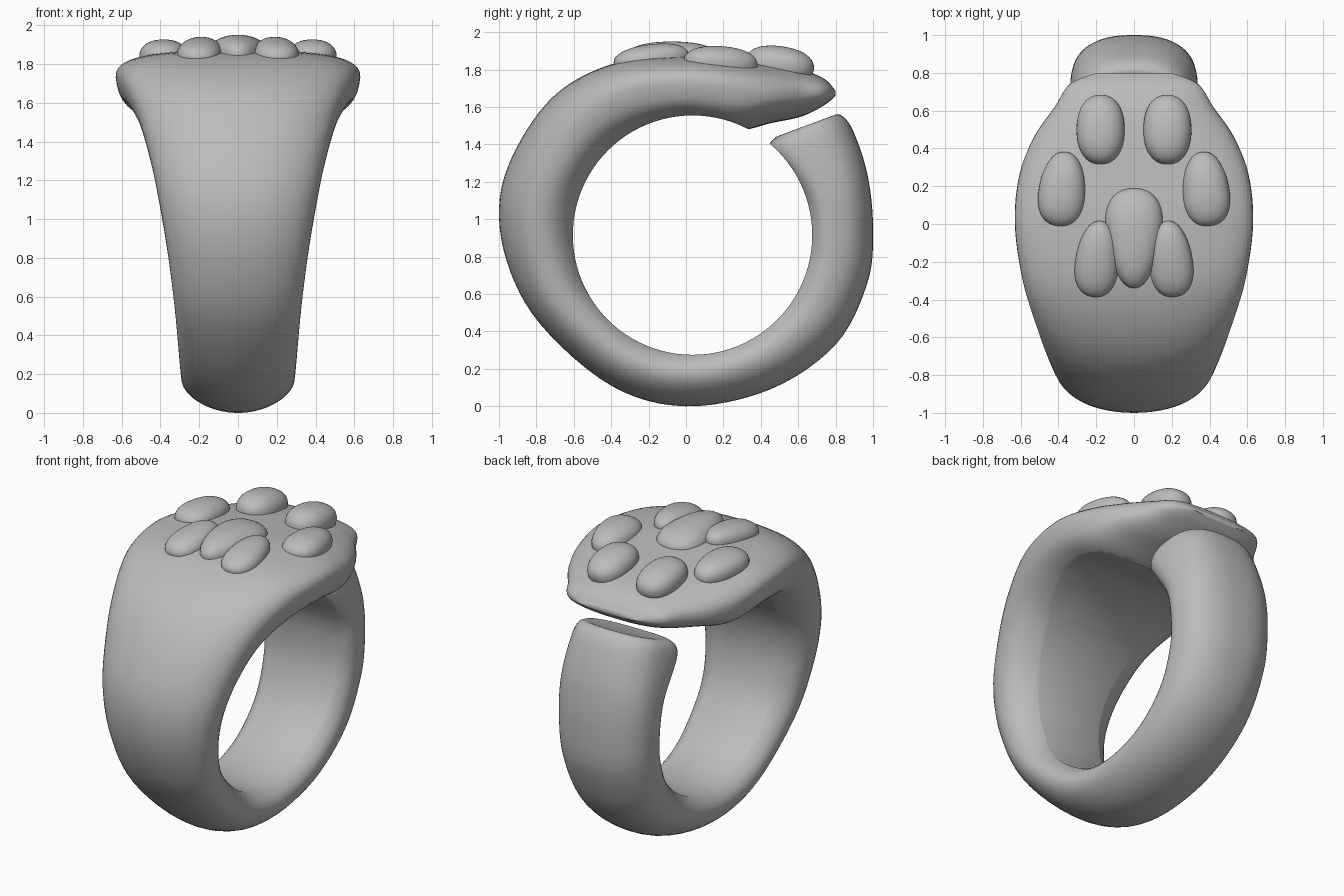
import bpy
import bmesh
from math import sin, cos, pi, radians
from mathutils import Vector, Matrix

cube = bpy.data.objects.get("Cube")
if cube:
    bpy.data.objects.remove(cube, do_unlink=True)

HOLE_Y, HOLE_Z, HOLE_R = 0.035, 0.915, 0.64

grey = bpy.data.materials.new("plain grey")
grey.use_nodes = True
colour = (0.5, 0.5, 0.5, 1)
grey.diffuse_color = colour
grey.node_tree.nodes["Principled BSDF"].inputs["Base Color"].default_value = colour


def make_object(name, bm):
    bmesh.ops.recalc_face_normals(bm, faces=bm.faces)
    mesh = bpy.data.meshes.new(name)
    bm.to_mesh(mesh)
    bm.free()
    mesh.materials.append(grey)
    obj = bpy.data.objects.new(name, mesh)
    bpy.context.collection.objects.link(obj)
    return obj


def smooth(obj, angle):
    bpy.ops.object.select_all(action="DESELECT")
    obj.select_set(True)
    bpy.context.view_layer.objects.active = obj
    bpy.ops.object.shade_smooth_by_angle(angle=radians(angle))


def on_bore(y, z):
    """Point a little inside the finger hole, facing the outer point."""
    centre = Vector((HOLE_Y, HOLE_Z))
    return centre + (Vector((y, z)) - centre).normalized() * (HOLE_R - 0.04)


def station(y, z, width, power, taper=0, inner=None):
    """Outer point, inner point, half width, squareness and outward taper."""
    inner = inner or on_bore(y, z)
    return Vector((y, z, inner[0], inner[1], width, power, taper))


def catmull(a, b, c, d, t):
    return (b * 2 + (c - a) * t + (a * 2 - b * 5 + c * 4 - d) * t * t
            + (b * 3 - a - c * 3 + d) * t ** 3) / 2


# Band sections, from the free rear end under the finger and up to the top lip
ARM, TOP = 0.25, -0.12
stations = [
    station(0.76, 1.535, 0.2, 2.5, ARM, (0.53, 1.455)),
    station(0.82, 1.56, 0.28, 2.6, ARM, (0.47, 1.43)),
    station(0.89, 1.48, 0.32, 2.7, ARM, (0.44, 1.34)),
    station(0.97, 1.24, 0.33, 2.6, ARM),
    station(1, 0.95, 0.325, 2.5, ARM),
    station(0.97, 0.66, 0.315, 2.4, ARM),
    station(0.8, 0.33, 0.305, 2.2, ARM),
    station(0.45, 0.09, 0.295, 2.1, ARM),
    station(0, 0, 0.29, 2, ARM),
    station(-0.4, 0.11, 0.3, 2, ARM / 2),
    station(-0.78, 0.44, 0.325, 2.1),
    station(-0.96, 0.78, 0.36, 2.1),
    station(-0.995, 1.12, 0.405, 2.1),
    station(-0.88, 1.43, 0.455, 2.2),
    station(-0.67, 1.69, 0.515, 2.4, TOP / 2),
    station(-0.36, 1.84, 0.585, 2.8, TOP),
    station(0, 1.87, 0.625, 3, TOP),
    station(0.27, 1.85, 0.6, 2.8, TOP, (0.27, 1.475)),
    station(0.46, 1.83, 0.53, 2.4, 0, (0.46, 1.515)),
    station(0.62, 1.8, 0.42, 2.3, 0, (0.62, 1.55)),
    station(0.74, 1.75, 0.34, 2.4, 0, (0.74, 1.61)),
    station(0.8, 1.685, 0.2, 2.4, 0, (0.8, 1.66)),
]

STEPS, SIDES = 6, 56
padded = [stations[0]] + stations + [stations[-1]]
sections = [catmull(*padded[i:i + 4], s / STEPS)
            for i in range(len(stations) - 1) for s in range(STEPS)]
sections.append(stations[-1])


def signed_power(v, e):
    return abs(v) ** e * (1 if v > 0 else -1)


bm = bmesh.new()
rings = []
for oy, oz, iy, iz, width, power, taper in sections:
    ring = []
    for k in range(SIDES):
        a = 2 * pi * k / SIDES
        depth = signed_power(cos(a), 2 / power) / 2
        x = signed_power(sin(a), 2 / power) * width * (1 - taper * depth)
        y = (oy + iy) / 2 + depth * (oy - iy)
        z = (oz + iz) / 2 + depth * (oz - iz)
        ring.append(bm.verts.new((x, y, z)))
    rings.append(ring)
for lower, upper in zip(rings, rings[1:]):
    for k in range(SIDES):
        n = (k + 1) % SIDES
        bm.faces.new((lower[k], lower[n], upper[n], upper[k]))
bm.faces.new(rings[0])
bm.faces.new(rings[-1])
band = make_object("ring_band", bm)

# Straight finger hole through the band
bm = bmesh.new()
bmesh.ops.create_cone(bm, cap_ends=True, segments=96, radius1=HOLE_R,
                      radius2=HOLE_R, depth=3,
                      matrix=Matrix.Translation((0, HOLE_Y, HOLE_Z))
                      @ Matrix.Rotation(pi / 2, 4, "Y"))
cutter = make_object("finger_hole_cutter", bm)
cutter.hide_render = True
cut = band.modifiers.new("finger hole", "BOOLEAN")
cut.operation = "DIFFERENCE"
cut.solver = "EXACT"
cut.object = cutter
bpy.context.view_layer.objects.active = band
bpy.ops.object.modifier_apply(modifier=cut.name)
bpy.data.objects.remove(cutter, do_unlink=True)
smooth(band, 50)


# Raised, blunt egg-shaped pads on the top plate
def pad(name, place, size, taper, pitch, turn):
    bm = bmesh.new()
    bmesh.ops.create_uvsphere(bm, u_segments=40, v_segments=24, radius=1)
    for v in bm.verts:
        v.co /= sum(abs(c) ** 2.25 for c in v.co) ** (1 / 2.25)
        v.co.x *= 1 - taper * v.co.y
    bm.transform(Matrix.Translation(place) @ Matrix.Rotation(radians(turn), 4, "Z")
                 @ Matrix.Rotation(radians(pitch), 4, "X")
                 @ Matrix.Diagonal((*size, 1)))
    smooth(make_object(name, bm), 60)


pad("centre_pad", (0, -0.075, 1.85), (0.147, 0.265, 0.1), -0.28, 0, 0)
for side, s in (("left", 1), ("right", -1)):
    pad(side + "_toe_pad", (s * 0.177, 0.5, 1.825), (0.127, 0.185, 0.1), 0, -8, 0)
    pad(side + "_outer_pad", (s * 0.38, 0.185, 1.835), (0.123, 0.198, 0.09), 0.14, -4, s * 5)
    pad(side + "_heel_pad", (s * 0.195, -0.185, 1.855), (0.113, 0.203, 0.08), 0.16, 7, s * 5)
